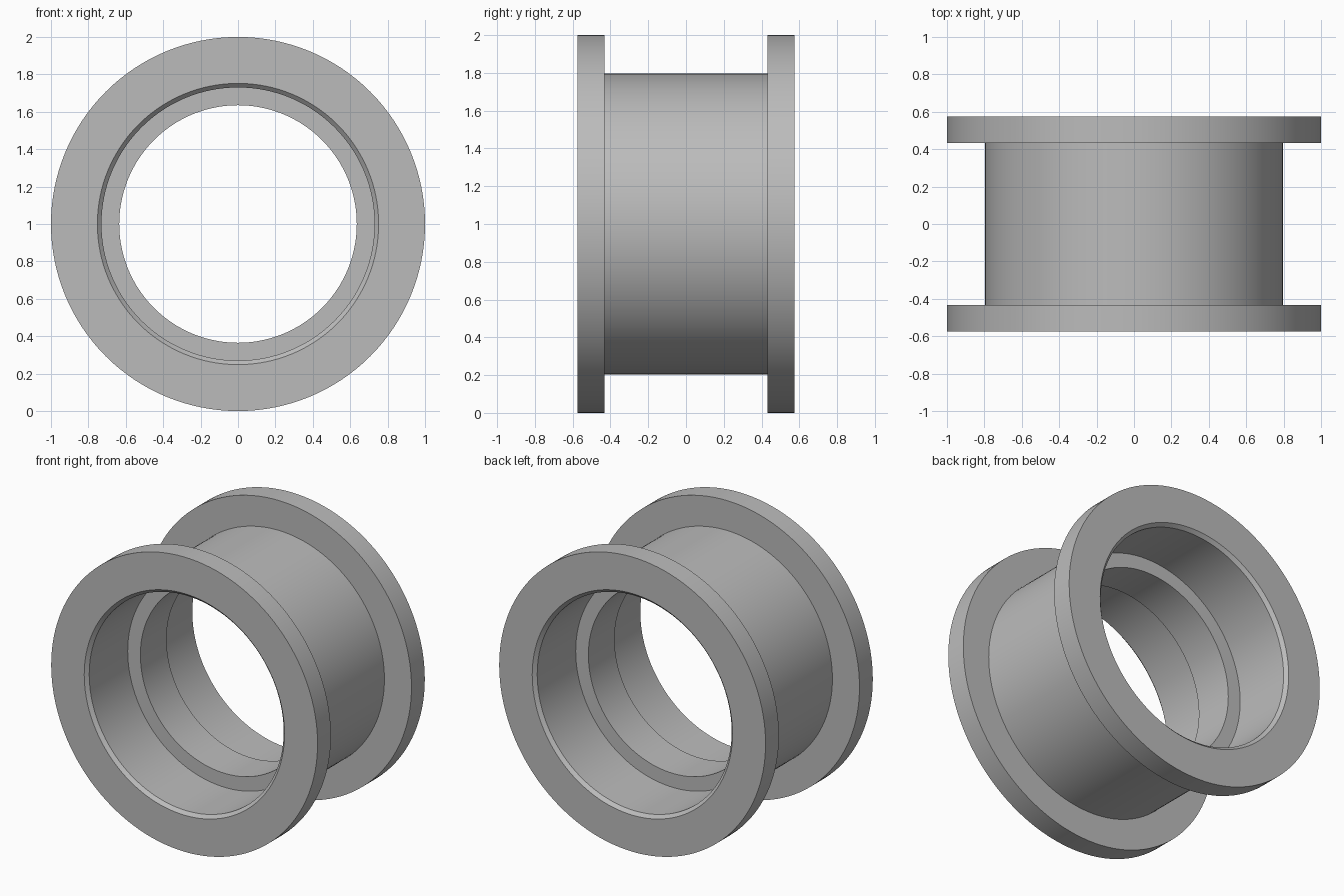
import bpy
import bmesh
import math
from mathutils import Matrix, Vector

cube = bpy.data.objects.get("Cube")
if cube:
    bpy.data.objects.remove(cube, do_unlink=True)

SEGMENTS = 128

# Single grey material
grey = bpy.data.materials.new("plain_grey")
grey.use_nodes = True
colour = (0.5, 0.5, 0.5, 1)
grey.diffuse_color = colour
grey.node_tree.nodes["Principled BSDF"].inputs["Base Color"].default_value = colour

# Half of the section as (radius, y): rib, bore, chamfered mouth, flange, barrel
half = [(0.635, 0.14), (0.73, 0.14), (0.73, 0.553), (0.752, 0.575),
        (1.0, 0.575), (1.0, 0.432), (0.797, 0.432)]
section = half + [(r, -y) for r, y in reversed(half)]

# Spin the closed section around the y axis
bm = bmesh.new()
verts = [bm.verts.new((r, y, 0)) for r, y in section]
edges = [bm.edges.new((v, verts[i - 1])) for i, v in enumerate(verts)]
bmesh.ops.spin(bm, geom=verts + edges, cent=(0, 0, 0), axis=(0, 1, 0),
               angle=math.tau, steps=SEGMENTS, use_merge=True)
bmesh.ops.remove_doubles(bm, verts=bm.verts, dist=0.0001)
bmesh.ops.recalc_face_normals(bm, faces=bm.faces)
bmesh.ops.transform(bm, matrix=Matrix.Translation(Vector((0, 0, 1))), verts=bm.verts)

mesh = bpy.data.meshes.new("flanged_bushing")
bm.to_mesh(mesh)
bm.free()
mesh.materials.append(grey)
bushing = bpy.data.objects.new("flanged_bushing", mesh)
bpy.context.collection.objects.link(bushing)

# Smooth round walls with crisp rims
bpy.ops.object.select_all(action="DESELECT")
bushing.select_set(True)
bpy.context.view_layer.objects.active = bushing
bpy.ops.object.shade_smooth_by_angle(angle=math.radians(30))
